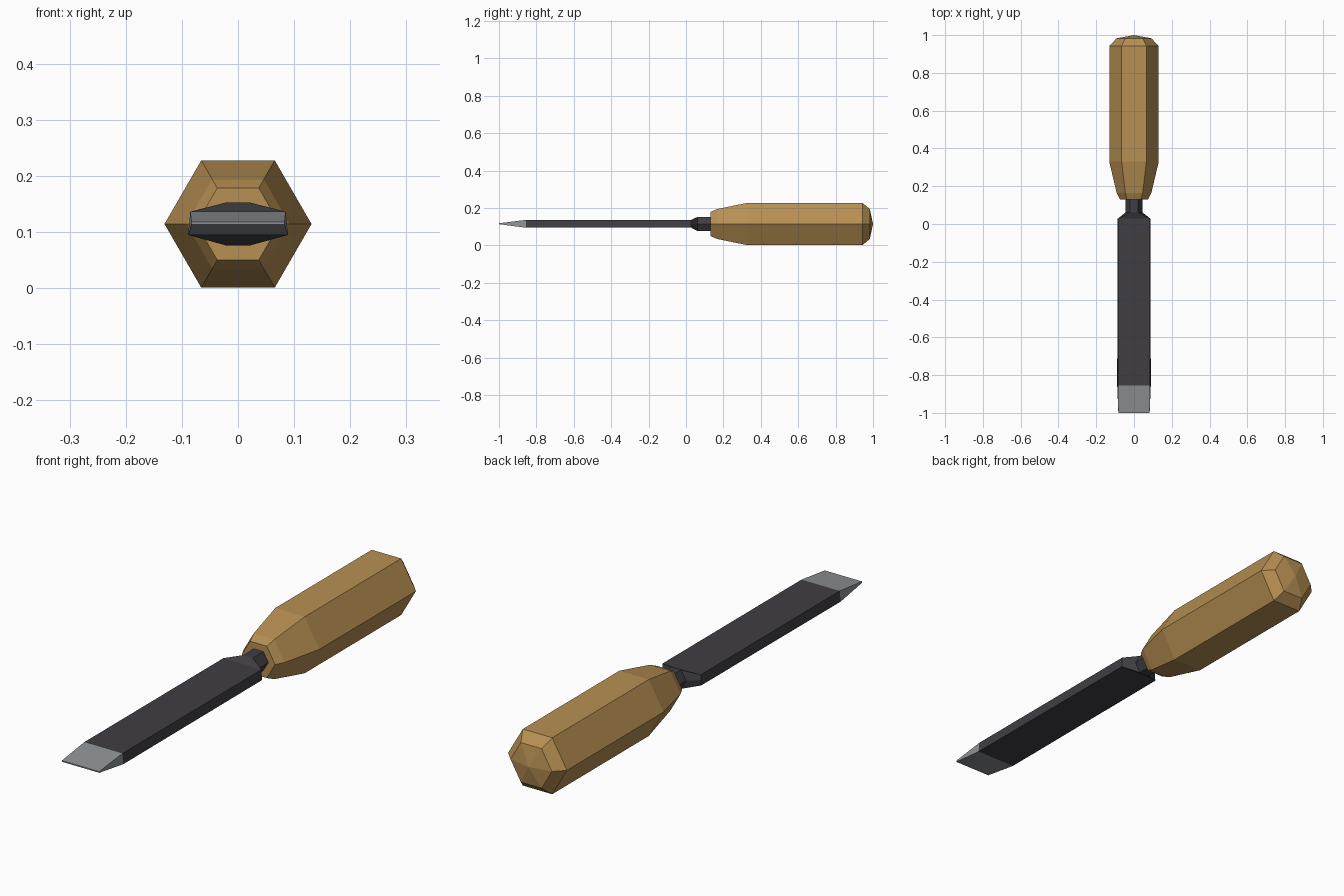
import bpy, bmesh, math

if "Cube" in bpy.data.objects:
    bpy.data.objects.remove(bpy.data.objects["Cube"])

CZ = 0.114   # height of the tool's long axis


def material(name, rgb):
    m = bpy.data.materials.new(name)
    m.diffuse_color = (*rgb, 1)
    m.use_nodes = True
    m.node_tree.nodes["Principled BSDF"].inputs["Base Color"].default_value = m.diffuse_color
    return m


wood = material("warm wood", (0.475, 0.277, 0.086))
dark = material("dark steel", (0.051, 0.048, 0.056))
bright = material("ground steel", (0.275, 0.29, 0.305))


def hexagon(y, r):
    return [(r * math.cos(i * math.pi / 3), y, CZ + r * math.sin(i * math.pi / 3))
            for i in range(6)]


def slab(y, top_w, bottom_w, top, bottom):
    # flat bar section with six points, so it joins a hexagon
    mid = (top_w + bottom_w) / 2
    zm = (top + bottom) / 2
    return [(mid, y, zm), (top_w, y, top), (-top_w, y, top),
            (-mid, y, zm), (-bottom_w, y, bottom), (bottom_w, y, bottom)]


def loft(name, rings, mats, tip=None, rule=None):
    bm = bmesh.new()
    vs = [[bm.verts.new(p) for p in ring] for ring in rings]
    for a, b in zip(vs, vs[1:]):
        for i in range(6):
            j = (i + 1) % 6
            bm.faces.new((a[i], a[j], b[j], b[i]))
    bm.faces.new(vs[0])
    if tip:
        t = bm.verts.new(tip)
        for i in range(6):
            bm.faces.new((vs[-1][i], vs[-1][(i + 1) % 6], t))
    else:
        bm.faces.new(vs[-1])
    bmesh.ops.recalc_face_normals(bm, faces=bm.faces)
    if rule:
        for f in bm.faces:
            f.material_index = rule(f.calc_center_median())
    me = bpy.data.meshes.new(name)
    bm.to_mesh(me)
    bm.free()
    for m in mats:
        me.materials.append(m)
    ob = bpy.data.objects.new(name, me)
    bpy.context.collection.objects.link(ob)
    return ob


# Six-sided handle with a tapered front and a shallow pointed butt
profile = [(0.13, 0.074), (0.165, 0.092), (0.33, 0.131), (0.943, 0.131), (0.983, 0.092)]
loft("handle", [hexagon(y, r) for y, r in profile], [wood], tip=(0, 1.0, CZ))

# Blade with ground cutting tip, shoulder and hexagonal neck
loft("blade", [
    slab(-1.0, 0.083, 0.083, 0.118, 0.113),
    slab(-0.855, 0.085, 0.089, 0.136, 0.094),
    slab(0.028, 0.085, 0.087, 0.136, 0.094),
    hexagon(0.062, 0.044),
    hexagon(0.15, 0.044),
], [dark, bright], rule=lambda c: 1 if c.y < -0.86 else 0)
